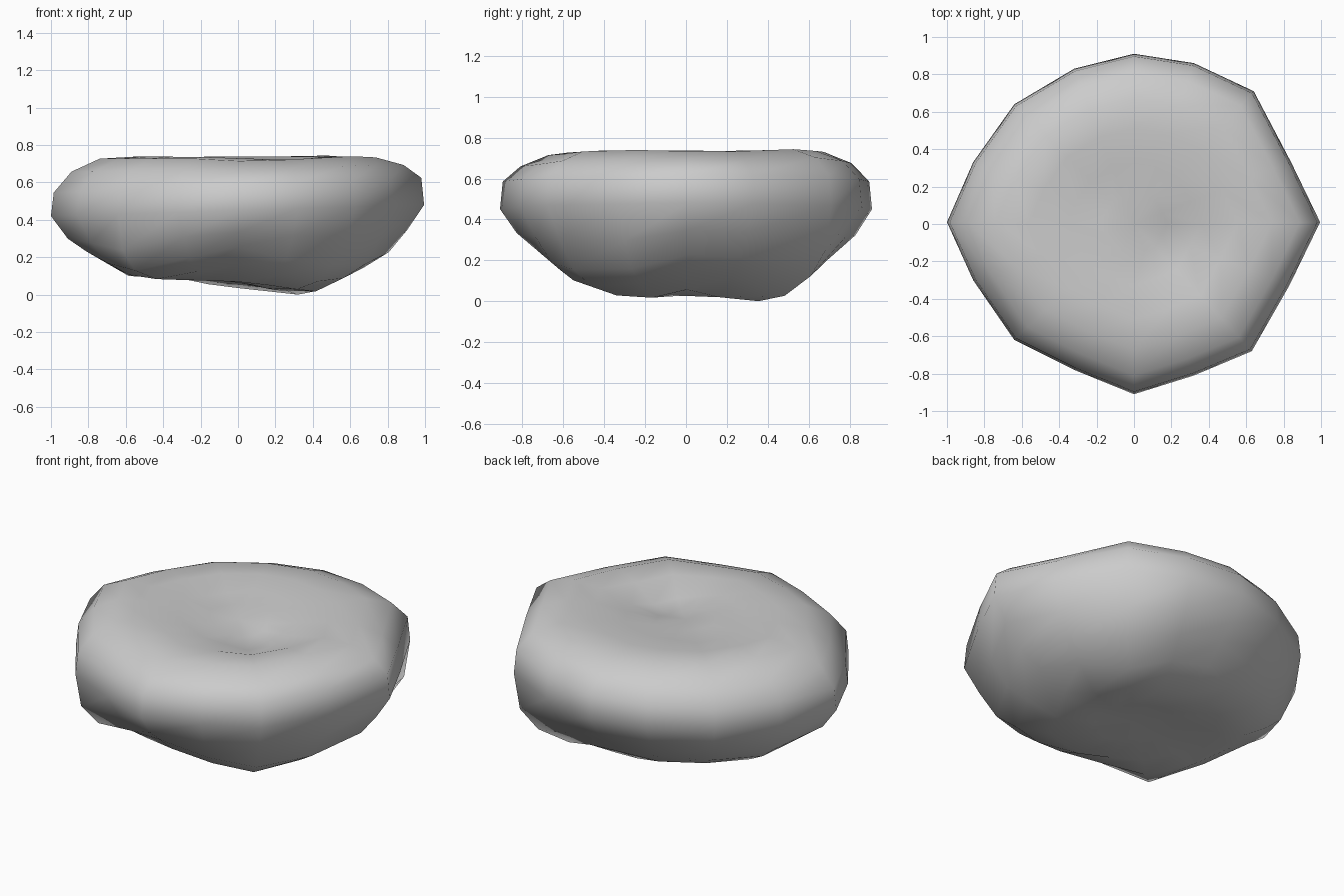
import bpy, bmesh, math

# Widest outline of the boulder, counter-clockwise from +x
outline = [(0.995, 0.01), (0.84, 0.33), (0.64, 0.71), (0.32, 0.86), (0, 0.91),
           (-0.32, 0.83), (-0.64, 0.64), (-0.86, 0.33), (-1.0, 0.01), (-0.86, -0.30),
           (-0.64, -0.62), (-0.32, -0.78), (0, -0.91), (0.32, -0.81), (0.63, -0.68),
           (0.83, -0.33)]

# Rings from bottom to top: scale of outline, height, tilt along x
rings = [(0.25, 0.07, -0.11), (0.50, 0.065, -0.11), (0.68, 0.13, -0.02),
         (0.81, 0.21, 0.0), (0.91, 0.325, 0.02), (1.0, 0.455, 0.03),
         (0.985, 0.59, 0.04), (0.89, 0.68, 0.02), (0.74, 0.735, 0.005),
         (0.56, 0.742, 0.0), (0.36, 0.725, 0.0), (0.18, 0.712, 0.0)]

# Dents and lumps: x, y, radius, height change
under = [(0.36, 0.45, 0.20, -0.09), (0.37, -0.19, 0.18, -0.06), (0.66, 0.06, 0.20, 0.04),
         (0.62, 0.65, 0.22, -0.07), (0.66, -0.36, 0.17, -0.06), (-0.6, -0.45, 0.24, -0.09),
         (-0.66, 0.3, 0.20, -0.10), (0.0, 0.5, 0.18, -0.06), (0.4, -0.5, 0.2, -0.06)]
top = [(0.25, -0.15, 0.22, -0.07), (-0.3, 0.2, 0.12, -0.03), (0.1, -0.75, 0.25, -0.02),
       (0.55, -0.32, 0.16, 0.015), (0.5, 0.68, 0.2, 0.02)]


def lump(x, y, spots):
    return sum(h * math.exp(-((x - a) ** 2 + (y - b) ** 2) / (r * r)) for a, b, r, h in spots)


def lowest(x, y):
    """Lower limit of the underside, made of a few tilted planes."""
    return max(0.0, 0.04 - 0.11 * x, 0.48 * (x - 0.37), 0.125 - 0.58 * (x + 0.62),
               0.02 + 0.88 * (y - 0.48), 0.11 - 0.85 * (y + 0.56), 0.04 - 0.35 * (y + 0.36))


bm = bmesh.new()
loops = []
for i, (s, z, tilt) in enumerate(rings):
    loop = []
    for k, (ox, oy) in enumerate(outline):
        # Two corners stay steep further down
        push = 1.06 if i in (3, 4) and k in (2, 10) else 1.0
        x, y = ox * s, oy * s
        h = z + tilt * x
        if i < 5:
            h = max(h + lump(x, y, under), lowest(x, y))
        elif i > 6:
            h = min(h + lump(x, y, top), 0.755)
        loop.append(bm.verts.new((x * push, y * push, h)))
    loops.append(loop)

# Side skin between rings
n = len(outline)
for lo, hi in zip(loops, loops[1:]):
    for k in range(n):
        j = (k + 1) % n
        bm.faces.new((lo[k], lo[j], hi[j], hi[k]))

# Close the underside and the top
low = bm.verts.new((0, 0, 0.07))
high = bm.verts.new((0, 0, 0.71 + lump(0, 0, top)))
for k in range(n):
    j = (k + 1) % n
    bm.faces.new((low, loops[0][j], loops[0][k]))
    bm.faces.new((high, loops[-1][k], loops[-1][j]))

# Smooth shading, resting on the ground
for f in bm.faces:
    f.smooth = True
base = min(v.co.z for v in bm.verts)
bmesh.ops.translate(bm, verts=bm.verts, vec=(0, 0, -base))
bmesh.ops.recalc_face_normals(bm, faces=bm.faces)

mesh = bpy.data.meshes.new("boulder")
bm.to_mesh(mesh)
bm.free()
bpy.context.collection.objects.link(bpy.data.objects.new("boulder", mesh))
